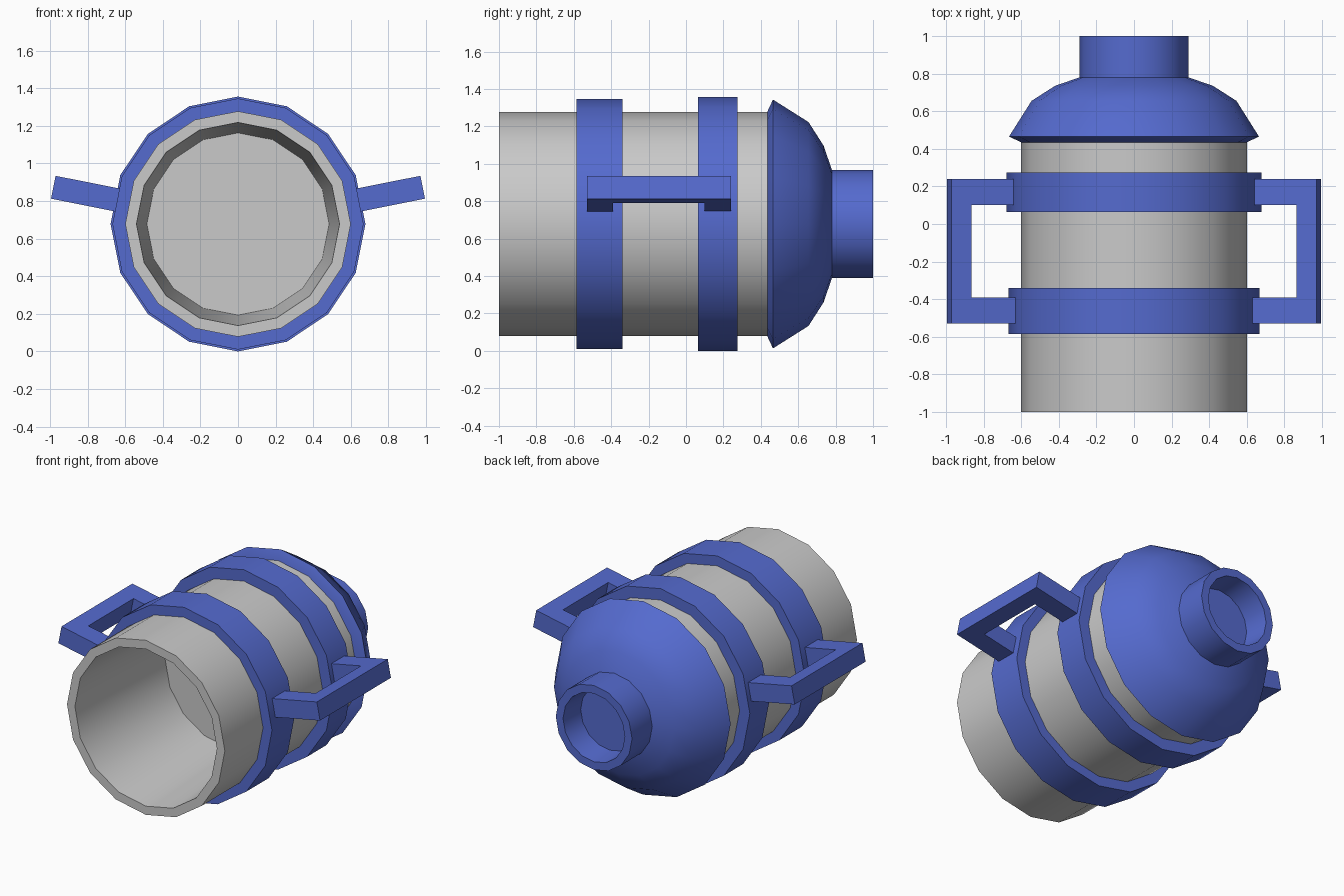
import bpy, bmesh, math

cube = bpy.data.objects.get("Cube")
if cube:
    bpy.data.objects.remove(cube, do_unlink=True)

SIDES = 16
AXIS_Z = 0.678
TILT = math.pi / SIDES  # handles stand square on the facet above the middle


def make_material(name, colour):
    mat = bpy.data.materials.new(name)
    mat.use_nodes = True
    mat.diffuse_color = colour
    mat.node_tree.nodes["Principled BSDF"].inputs["Base Color"].default_value = colour
    return mat


grey = make_material("light grey", (0.59, 0.59, 0.59, 1))
blue = make_material("medium blue", (0.09, 0.145, 0.62, 1))


def finish(name, bm, mat, smooth=True):
    bmesh.ops.recalc_face_normals(bm, faces=bm.faces)
    mesh = bpy.data.meshes.new(name)
    bm.to_mesh(mesh)
    bm.free()
    mesh.materials.append(mat)
    obj = bpy.data.objects.new(name, mesh)
    bpy.context.collection.objects.link(obj)
    if smooth:
        bpy.ops.object.select_all(action="DESELECT")
        obj.select_set(True)
        bpy.context.view_layer.objects.active = obj
        bpy.ops.object.shade_smooth_by_angle(angle=math.radians(30))
    return obj


def lathe(name, profile, mat, hollow=False):
    """Turn (radius, y) points round the long axis; cap the ends or join them."""
    bm = bmesh.new()
    rings = []
    for r, y in profile:
        angles = [2 * math.pi * i / SIDES for i in range(SIDES)]
        rings.append([bm.verts.new((r * math.sin(a), y, AXIS_Z + r * math.cos(a)))
                      for a in angles])
    pairs = list(zip(rings, rings[1:]))
    if hollow:
        pairs.append((rings[-1], rings[0]))
    else:
        bm.faces.new(rings[0])
        bm.faces.new(rings[-1])
    for a, b in pairs:
        for i in range(SIDES):
            j = (i + 1) % SIDES
            bm.faces.new((a[i], a[j], b[j], b[i]))
    return finish(name, bm, mat)


# Open barrel with a tapered bore
lathe("barrel", [(0.485, -0.1), (0.54, -1), (0.6, -1), (0.6, 0.45)], grey)

# Clamp bands round the barrel
for name, r, y0, y1 in (("front_band", 0.668, -0.585, -0.34),
                        ("rear_band", 0.678, 0.065, 0.275)):
    lathe(name, [(0.59, y0), (r, y0), (r, y1), (0.59, y1)], blue, hollow=True)

# Domed rear cap running into a recessed neck
lathe("rear_cap", [(0.59, 0.43), (0.665, 0.465), (0.545, 0.655), (0.42, 0.735),
                   (0.29, 0.78), (0.29, 1), (0.235, 1), (0.22, 0.83)], blue)


# U-shaped handles, one on each side
def handle(name, side):
    inner, grip, outer, half = 0.645, 0.894, 1.002, 0.062
    outline = [(inner, -0.53), (outer, -0.53), (outer, 0.24), (inner, 0.24),
               (inner, 0.1), (grip, 0.1), (grip, -0.39), (inner, -0.39)]
    bm = bmesh.new()
    layers = []
    for t in (-half, half):
        layers.append([bm.verts.new((side * (a * math.cos(TILT) - t * math.sin(TILT)), y,
                                     AXIS_Z + a * math.sin(TILT) + t * math.cos(TILT)))
                       for a, y in outline])
    low, high = layers
    bm.faces.new(low)
    bm.faces.new(high)
    for i in range(len(outline)):
        j = (i + 1) % len(outline)
        bm.faces.new((low[i], low[j], high[j], high[i]))
    finish(name, bm, blue, smooth=False)


handle("left_handle", 1)
handle("right_handle", -1)
